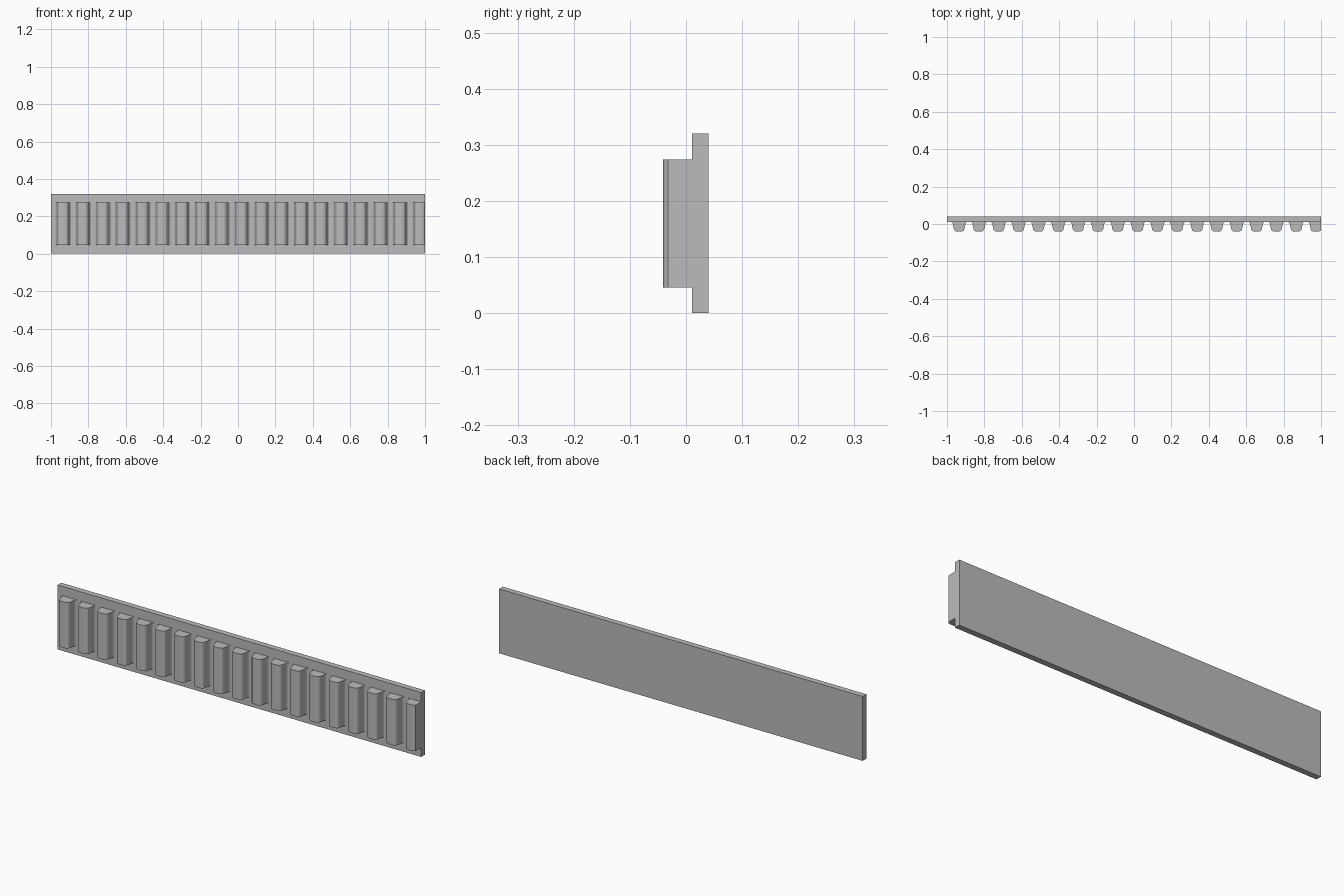
import bpy
import bmesh

if "Cube" in bpy.data.objects:
    bpy.data.objects.remove(bpy.data.objects["Cube"], do_unlink=True)

grey = bpy.data.materials.new("plain_grey")
grey.use_nodes = True
COLOUR = (0.5, 0.5, 0.5, 1)
grey.diffuse_color = COLOUR
grey.node_tree.nodes["Principled BSDF"].inputs["Base Color"].default_value = COLOUR

END = 1.0
FRONT = 0.011
TEETH, PITCH, LAST = 19, 0.106, 0.973


def prism(bm, outline, z0, z1):
    """Extrude a plan outline upwards from z0 to z1."""
    face = bm.faces.new([bm.verts.new((x, y, z0)) for x, y in outline])
    top = bmesh.ops.extrude_face_region(bm, geom=[face])["geom"]
    verts = [v for v in top if isinstance(v, bmesh.types.BMVert)]
    bmesh.ops.translate(bm, verts=verts, vec=(0, 0, z1 - z0))


def finish(bm, name):
    bmesh.ops.recalc_face_normals(bm, faces=bm.faces)
    mesh = bpy.data.meshes.new(name)
    bm.to_mesh(mesh)
    bm.free()
    mesh.materials.append(grey)
    obj = bpy.data.objects.new(name, mesh)
    bpy.context.collection.objects.link(obj)
    return obj


# Flat backing strip
bm = bmesh.new()
prism(bm, [(-END, FRONT), (END, FRONT), (END, 0.04), (-END, 0.04)], 0, 0.32)
finish(bm, "backing_strip")

# Rounded teeth with flared roots; the last is trimmed flush with the strip end
half = [(0.043, FRONT), (0.037, 0.007), (0.034, 0), (0.031, -0.016),
        (0.027, -0.032), (0.021, -0.038), (0.012, -0.041)]
profile = half + [(-x, y) for x, y in reversed(half)]
bm = bmesh.new()
for i in range(TEETH):
    centre = LAST - i * PITCH
    prism(bm, [(min(centre + x, END), y) for x, y in profile], 0.046, 0.274)
finish(bm, "teeth")
